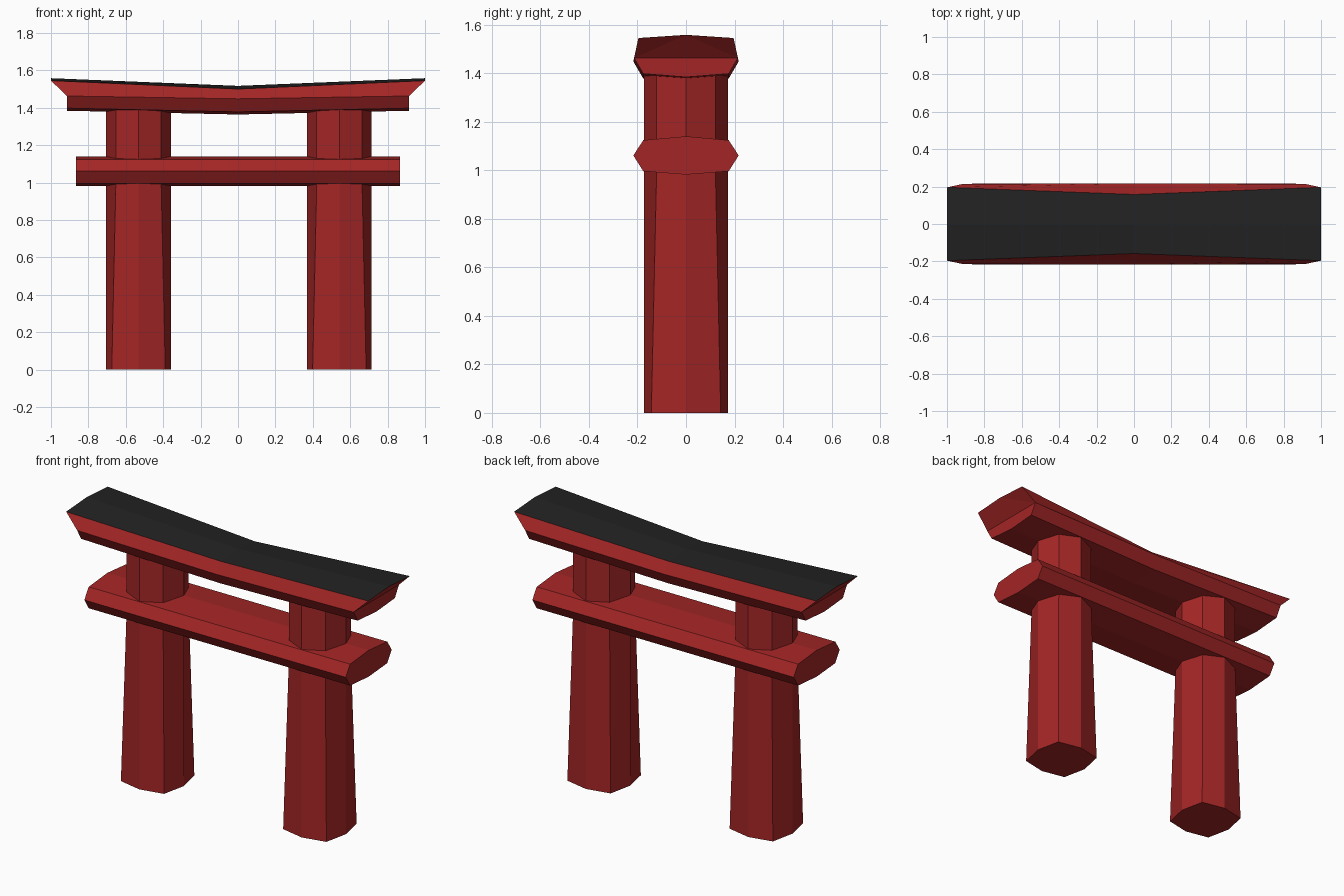
import bpy

if "Cube" in bpy.data.objects:
    bpy.data.objects.remove(bpy.data.objects["Cube"])


def material(name, col):
    m = bpy.data.materials.new(name)
    m.diffuse_color = (*col, 1)
    m.use_nodes = True
    m.node_tree.nodes["Principled BSDF"].inputs["Base Color"].default_value = m.diffuse_color
    return m


RED = material("vermilion red", (0.37, 0.019, 0.019))
BLACK = material("roof black", (0.016, 0.016, 0.016))


def ring_mesh(name, rings, caps=True, extra=(), extra_faces=()):
    """Skin closed rings of equal length; optional flat end caps."""
    n = len(rings[0])
    verts = [p for r in rings for p in r] + list(extra)
    faces = []
    for k in range(len(rings) - 1):
        for i in range(n):
            j = (i + 1) % n
            faces.append((k*n + i, k*n + j, (k+1)*n + j, (k+1)*n + i))
    if caps:
        faces.append(tuple(range(n))[::-1])
        faces.append(tuple(range((len(rings)-1)*n, len(rings)*n)))
    faces += extra_faces
    me = bpy.data.meshes.new(name)
    me.from_pydata(verts, [], faces)
    ob = bpy.data.objects.new(name, me)
    bpy.context.collection.objects.link(ob)
    me.materials.append(RED)
    me.materials.append(BLACK)
    # consistent outward normals
    import bmesh
    bm = bmesh.new()
    bm.from_mesh(me)
    bmesh.ops.recalc_face_normals(bm, faces=bm.faces)
    bm.to_mesh(me)
    bm.free()
    return ob


# Pillars: squarish octagons whose corners taper upwards
def octagon(cx, z, c):
    r = 0.173
    pts = [(r, 0), (c, c), (0, r), (-c, c), (-r, 0), (-c, -c), (0, -r), (c, -c)]
    return [(cx + x, y, z) for x, y in pts]


for side, cx in (("left", -0.532), ("right", 0.542)):
    ring_mesh(side + "_pillar",
              [octagon(cx, 0, 0.143), octagon(cx, 1.0, 0.121), octagon(cx, 1.41, 0.121)])

# Lower tie beam: eight-sided section
tie = [(0, 1.14), (0.176, 1.124), (0.217, 1.061), (0.176, 0.996),
       (0, 0.982), (-0.176, 0.996), (-0.217, 1.061), (-0.176, 1.124)]
ring_mesh("tie_beam", [[(x, y, z) for y, z in tie] for x in (-0.865, 0.865)])


# Top lintel: sagging at the middle, ends flaring outwards at the top
def section(xb, xt, bot, mid, my, edge, ey, top):
    return [(xt, 0, top), (xt, ey, edge), (xb, my, mid), (xb, 0.176, bot + 0.014),
            (xb, 0, bot), (xb, -0.176, bot + 0.014), (xb, -my, mid), (xt, -ey, edge)]


end = (1.384, 1.463, 0.214, 1.545, 0.196, 1.558)
rings = [section(-0.915, -1.0, *end),
         section(0, 0, 1.364, 1.448, 0.217, 1.5, 0.158, 1.517),
         section(0.915, 1.0, *end)]
# each end has a sloping upper face and an upright lower face
end_faces = []
for b in (0, 16):
    end_faces += [(b, b+1, b+2), (b, b+2, b+6), (b, b+6, b+7),
                  (b+2, b+3, b+4, b+5, b+6)]
lintel = ring_mesh("top_lintel", rings, caps=False, extra_faces=end_faces)

# Black covering on the upward faces
for f in lintel.data.polygons:
    if f.normal.z > 0.8:
        f.material_index = 1
